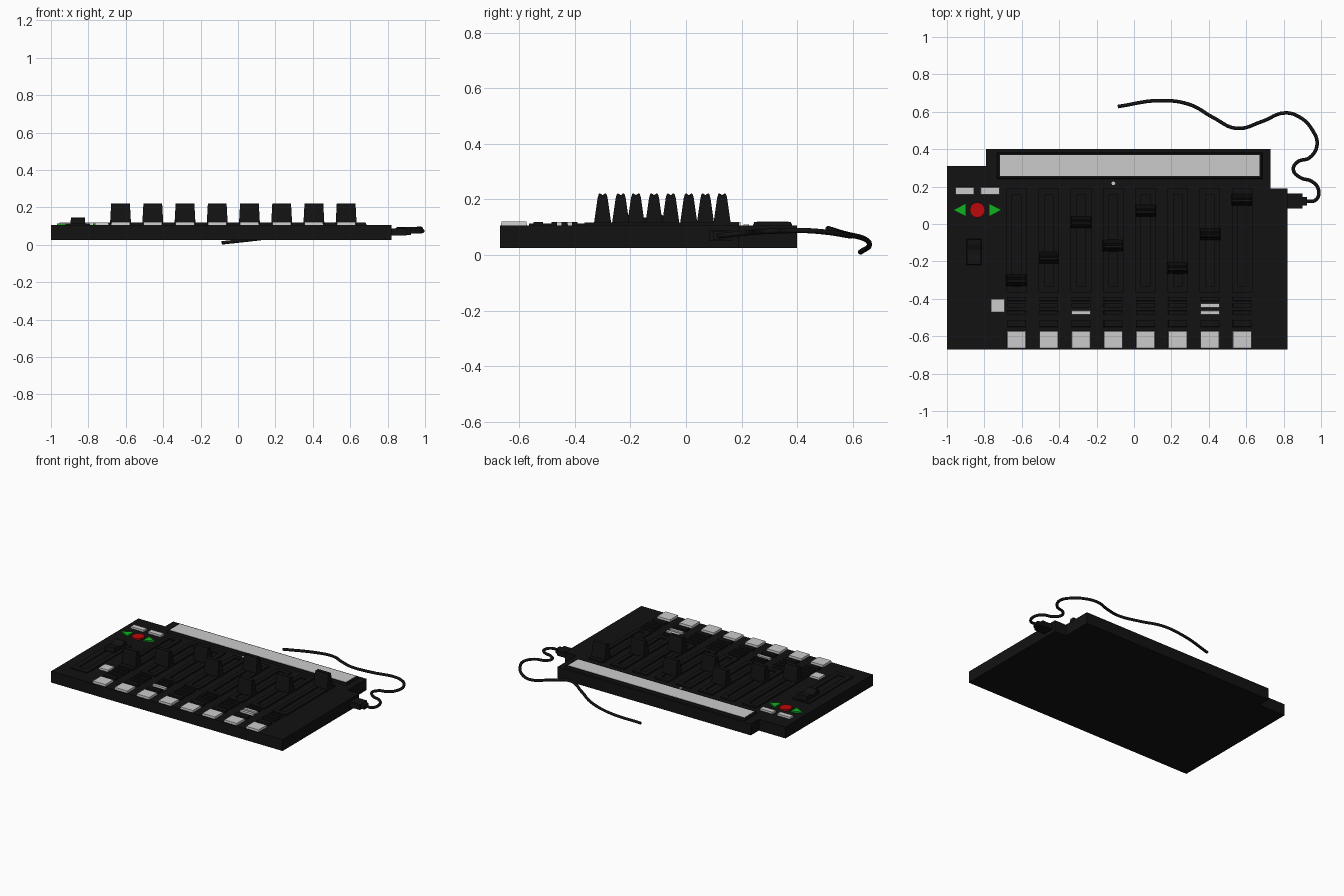
import bpy, bmesh, math
from mathutils import Vector

if "Cube" in bpy.data.objects:
    bpy.data.objects.remove(bpy.data.objects["Cube"])


def material(name, rgb):
    m = bpy.data.materials.new(name)
    m.diffuse_color = (*rgb, 1)
    m.use_nodes = True
    m.node_tree.nodes["Principled BSDF"].inputs["Base Color"].default_value = m.diffuse_color
    return m


BLACK = material("black_plastic", (0.006, 0.006, 0.006))
GREEN = material("green", (0.005, 0.45, 0.015))
RED = material("red", (0.5, 0.003, 0.003))


def finish(name, bm, mat=None):
    bmesh.ops.recalc_face_normals(bm, faces=bm.faces)
    me = bpy.data.meshes.new(name)
    bm.to_mesh(me)
    bm.free()
    ob = bpy.data.objects.new(name, me)
    bpy.context.collection.objects.link(ob)
    if mat:
        me.materials.append(mat)
    return ob


def prism(name, outline, z0, z1, mat=None, taper=0.0):
    """Extrude an xy outline upward, optionally shrinking the top by an inset."""
    bm = bmesh.new()
    base = bm.faces.new([bm.verts.new((x, y, z0)) for x, y in outline])
    ext = bmesh.ops.extrude_face_region(bm, geom=[base])["geom"]
    top = [v for v in ext if isinstance(v, bmesh.types.BMVert)]
    mid = sum((v.co for v in top), Vector()) / len(top)
    for v in top:
        v.co.z = z1
        if taper:
            v.co.x -= math.copysign(taper, v.co.x - mid.x)
            v.co.y -= math.copysign(taper, v.co.y - mid.y)
    return finish(name, bm, mat)


def box(name, x0, x1, y0, y1, z0, z1, mat=None, taper=0.0):
    return prism(name, [(x0, y0), (x1, y0), (x1, y1), (x0, y1)], z0, z1, mat, taper)


def slotted_panel(name, x0, x1, y0, y1, z0, z1, rim, floor):
    """Raised panel with a narrow sunken fader slot."""
    ob = box(name, x0, x1, y0, y1, z0, z1, BLACK)
    bm = bmesh.new()
    bm.from_mesh(ob.data)
    top = max(bm.faces, key=lambda f: f.calc_center_median().z)
    bmesh.ops.inset_region(bm, faces=[top], thickness=rim)
    ext = bmesh.ops.extrude_face_region(bm, geom=[top])["geom"]
    for v in ext:
        if isinstance(v, bmesh.types.BMVert):
            v.co.z = floor
    if top.is_valid:
        bmesh.ops.delete(bm, geom=[top], context='FACES')
    bm.to_mesh(ob.data)
    bm.free()
    return ob


def fader_cap(name, cx, cy, profile, half_width, lean):
    """Sweep a yz profile along x, the ends leaning in with height."""
    bm = bmesh.new()
    z0 = profile[0][1]
    zt = max(p[1] for p in profile)
    sides = []
    for s in (-1, 1):
        sides.append([bm.verts.new((cx + s * (half_width - lean * (z - z0) / (zt - z0)), cy + y, z))
                      for y, z in profile])
    a, b = sides
    n = len(profile)
    bm.faces.new(a)
    bm.faces.new(b[::-1])
    for i in range(n):
        j = (i + 1) % n
        bm.faces.new((a[i], b[i], b[j], a[j]))
    return finish(name, bm, BLACK)


# main housing, stepped at the back corners
prism("housing", [(-1, -.67), (.82, -.67), (.82, .19), (.73, .19), (.73, .40),
                  (-.79, .40), (-.79, .31), (-1, .31)], .025, .106, BLACK)

# display bezel and screen
box("display_bezel", -.735, .69, .238, .385, .10, .119, BLACK, .008)
box("display_screen", -.717, .67, .256, .369, .112, .1205)

# eight channel strips
cap_profile = [(-.031, .114), (-.018, .205), (-.014, .219), (-.010, .222), (-.005, .219),
               (0, .215), (.005, .219), (.010, .222), (.014, .219), (.018, .205), (.031, .114)]
fader_y = [-.30, -.18, .01, -.115, .07, -.235, -.055, .13]
lit = {(2, 1), (6, 1), (6, 2)}
for i, fy in enumerate(fader_y):
    cx = -.628 + i * .1723
    n = i + 1
    slotted_panel(f"fader_track_{n}", cx - .055, cx + .055, -.365, .19, .10, .117, .045, .107)
    fader_cap(f"fader_cap_{n}", cx, fy, cap_profile, .056, .006)
    box(f"channel_pad_{n}", cx - .051, cx + .051, -.666, -.572, .10, .121, None, .002)
    for k, (y0, y1) in enumerate([(-.55, -.513), (-.485, -.463), (-.448, -.425), (-.411, -.39)]):
        box(f"channel_button_{n}_{k + 1}", cx - .051, cx + .051, y0, y1, .10, .119,
            None if (i, k) in lit else BLACK, .001)

# master fader on the left
slotted_panel("master_track", -.922, -.79, -.565, -.065, .10, .113, .055, .107)
master_profile = [(-.07, .112), (-.066, .144), (-.04, .146), (-.012, .134), (.012, .134),
                  (.04, .146), (.066, .144), (.07, .112)]
fader_cap("master_cap", -.856, -.15, master_profile, .04, .003)

# transport controls and small buttons
box("left_bank_button", -.956, -.854, .158, .197, .10, .119, None, .001)
box("right_bank_button", -.82, -.718, .158, .197, .10, .119, None, .001)
box("side_button", -.766, -.69, -.473, -.40, .10, .119, None, .002)
for s, label in ((-1, "left"), (1, "right")):
    mx = -.8375
    prism(label + "_arrow_button", [(mx + s * .062, .04), (mx + s * .13, .075), (mx + s * .062, .11)],
          .10, .115, GREEN)


def disc(name, cx, cy, r, z1, sides, mat=None):
    pts = [(cx + r * math.cos(2 * math.pi * i / sides), cy + r * math.sin(2 * math.pi * i / sides))
           for i in range(sides)]
    return prism(name, pts, .10, z1, mat)


disc("record_button", -.8375, .075, .04, .115, 32, RED)
disc("status_light", -.11, .217, .01, .110, 16)

# cable plug with strain relief
box("plug_body", .81, .90, .083, .163, .05, .088, BLACK)
box("plug_neck", .90, .925, .098, .145, .054, .084, BLACK)

# cable
path = [(.91, .121, .069), (.973, .13, .07), (.986, .185, .076), (.952, .227, .08), (.888, .249, .082),
        (.852, .29, .085), (.872, .33, .086), (.941, .356, .087), (.979, .425, .088), (.952, .505, .082),
        (.888, .57, .072), (.807, .594, .068), (.684, .548, .08), (.55, .511, .095), (.422, .57, .077),
        (.30, .638, .06), (.139, .66, .036), (-.086, .628, .0105)]
cu = bpy.data.curves.new("cable", 'CURVE')
cu.dimensions = '3D'
cu.bevel_depth = .0095
cu.bevel_resolution = 3
cu.resolution_u = 6
cu.use_fill_caps = True
sp = cu.splines.new('BEZIER')
sp.bezier_points.add(len(path) - 1)
for p, co in zip(sp.bezier_points, path):
    p.co = co
    p.handle_left_type = p.handle_right_type = 'AUTO'
cu.materials.append(BLACK)
bpy.context.collection.objects.link(bpy.data.objects.new("cable", cu))
